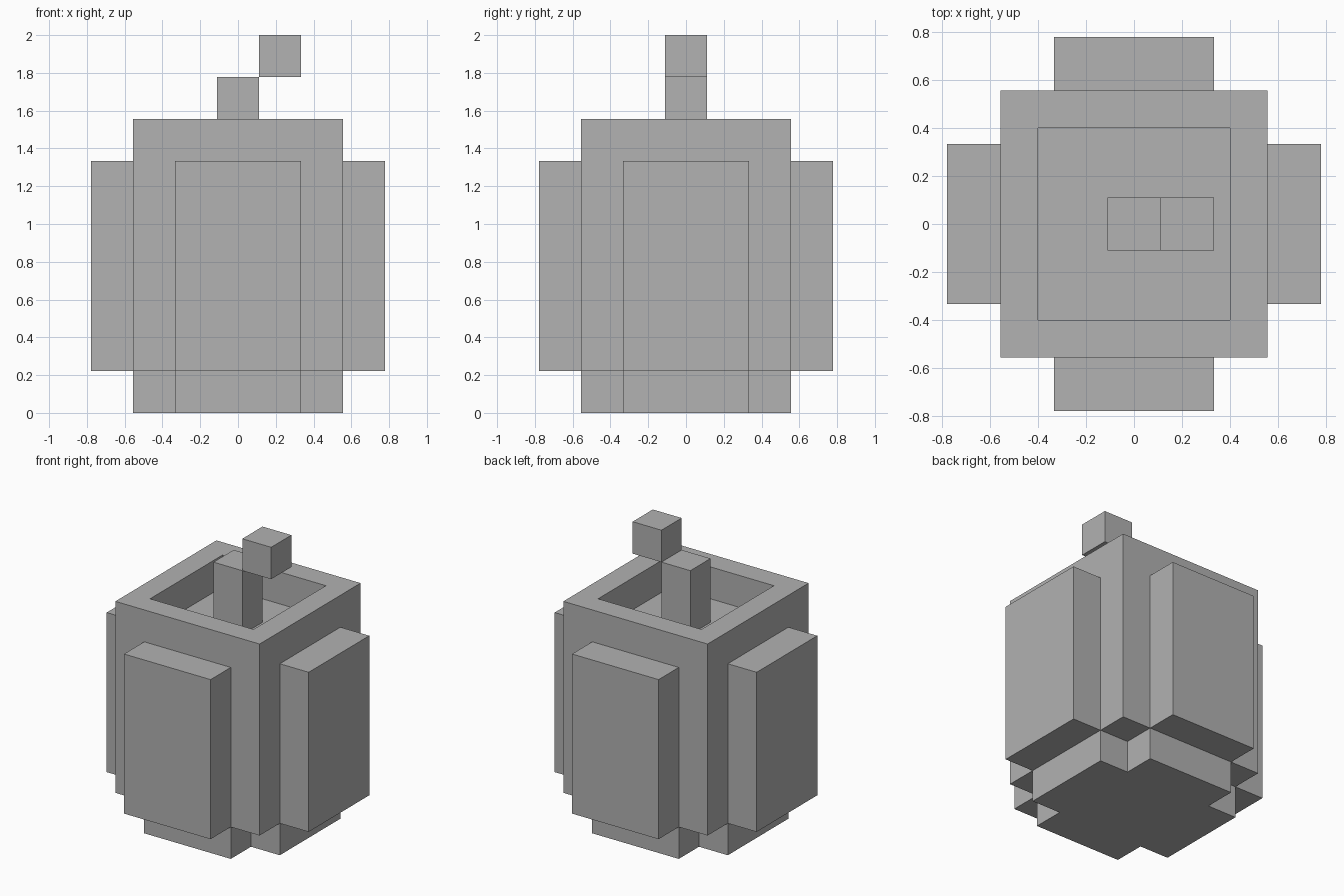
import bpy
import bmesh
from math import pi
from mathutils import Matrix, Vector

U = 2 / 9  # edge length of one block

cube = bpy.data.objects.get("Cube")
if cube:
    bpy.data.objects.remove(cube, do_unlink=True)

grey = bpy.data.materials.new("plain_grey")
grey.use_nodes = True
colour = (0.445, 0.445, 0.445, 1)
grey.diffuse_color = colour
grey.node_tree.nodes["Principled BSDF"].inputs["Base Color"].default_value = colour


def finish(name, bm):
    """Turn a bmesh measured in blocks into a flat-shaded object."""
    bmesh.ops.scale(bm, vec=(U, U, U), verts=bm.verts)
    bmesh.ops.recalc_face_normals(bm, faces=bm.faces)
    mesh = bpy.data.meshes.new(name)
    bm.to_mesh(mesh)
    bm.free()
    mesh.materials.append(grey)
    obj = bpy.data.objects.new(name, mesh)
    bpy.context.collection.objects.link(obj)
    return obj


def box(low, high):
    low, high = Vector(low), Vector(high)
    bm = bmesh.new()
    bmesh.ops.create_cube(bm, size=1)
    bmesh.ops.scale(bm, vec=high - low, verts=bm.verts)
    bmesh.ops.translate(bm, vec=(low + high) / 2, verts=bm.verts)
    return bm


# Cross-shaped foot, one block high
bm = bmesh.new()
corner = [Vector((2.5, -1.5, 0)), Vector((2.5, 1.5, 0)), Vector((1.5, 1.5, 0))]
outline = [bm.verts.new(Matrix.Rotation(i * pi / 2, 3, 'Z') @ p)
           for i in range(4) for p in corner]
foot = bm.faces.new(outline)
raised = bmesh.ops.extrude_face_region(bm, geom=[foot], use_keep_orig=True)
bmesh.ops.translate(bm, vec=(0, 0, 1),
                    verts=[v for v in raised["geom"] if isinstance(v, bmesh.types.BMVert)])
finish("foot", bm)

# Main body with a sunken square in its top
bm = box((-2.5, -2.5, 1), (2.5, 2.5, 7))
bm.normal_update()
top = max(bm.faces, key=lambda f: f.calc_center_median().z)
bmesh.ops.inset_region(bm, faces=[top], thickness=1)
sunk = bmesh.ops.extrude_discrete_faces(bm, faces=[top])["faces"][0]
bmesh.ops.translate(bm, vec=(0, 0, -1), verts=sunk.verts)
finish("body", bm)

# A rib on each of the four sides
for i, side in enumerate(("left", "back", "right", "front")):
    bm = box((2.5, -1.5, 1), (3.5, 1.5, 6))
    bmesh.ops.rotate(bm, cent=(0, 0, 0), verts=bm.verts,
                     matrix=Matrix.Rotation(i * pi / 2, 3, 'Z'))
    finish(side + "_rib", bm)

# Stem with a tip stepped to one side
finish("stem", box((-0.5, -0.5, 6), (0.5, 0.5, 8)))
finish("stem_tip", box((0.5, -0.5, 8), (1.5, 0.5, 9)))
